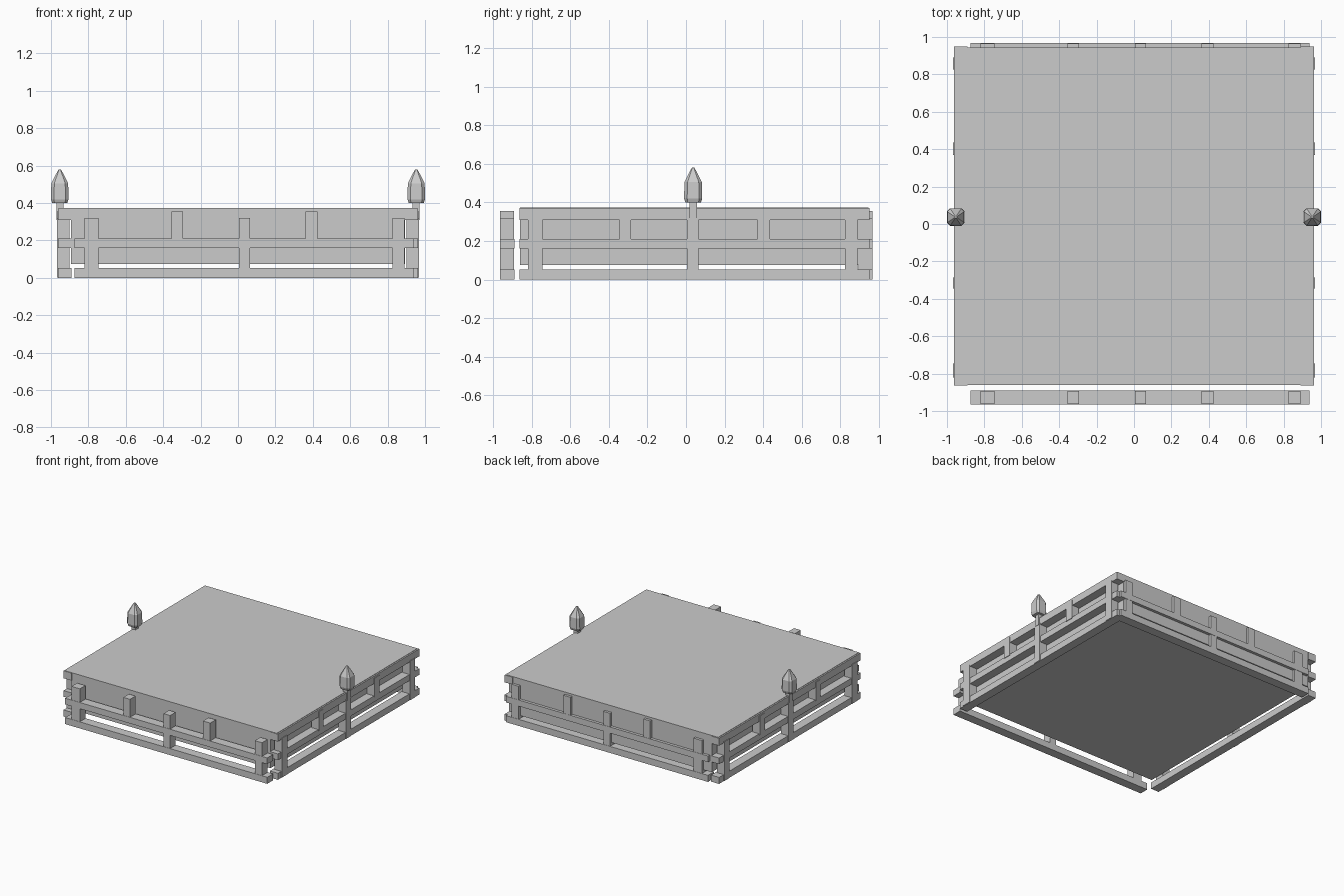
import bpy, bmesh

if "Cube" in bpy.data.objects:
    bpy.data.objects.remove(bpy.data.objects["Cube"])


def mesh_object(name, bm):
    bmesh.ops.recalc_face_normals(bm, faces=bm.faces)
    me = bpy.data.meshes.new(name)
    bm.to_mesh(me)
    bm.free()
    ob = bpy.data.objects.new(name, me)
    bpy.context.collection.objects.link(ob)
    return ob


def box(name, x0, x1, y0, y1, z0, z1):
    bm = bmesh.new()
    bmesh.ops.create_cube(bm, size=1)
    for v in bm.verts:
        v.co.x = x1 if v.co.x > 0 else x0
        v.co.y = y1 if v.co.y > 0 else y0
        v.co.z = z1 if v.co.z > 0 else z0
    return mesh_object(name, bm)


# Platform body and its deck plate
box("platform_body", -0.893, 0.893, -0.86, 0.945, 0.075, 0.365)
box("deck", -0.95, 0.95, -0.86, 0.945, 0.345, 0.373)

RAILS = [("bottom", 0.0, 0.053), ("middle", 0.16, 0.21)]
TALL = [(-0.82, -0.745), (0.005, 0.065), (0.825, 0.89)]
SHORT = [(-0.355, -0.295), (0.36, 0.425)]

# Front and back fences
for side, y0, y1 in (("front", -0.965, -0.89), ("back", 0.893, 0.968)):
    for n, z0, z1 in RAILS:
        box(f"{side}_{n}_rail", -0.875, 0.938, y0, y1, z0, z1)
    for a, b in TALL:
        box(f"{side}_tall_post", a, b, y0 + 0.002, y1 - 0.002, 0.002, 0.32)
    for a, b in SHORT:
        box(f"{side}_short_post", a, b, y0 + 0.002, y1 - 0.002, 0.2, 0.355)


def finial(name, cx, cy):
    # Chamfered square lantern-shaped cap: (half width, chamfer, height)
    rings = [(0.04, 0.012, 0.40), (0.047, 0.016, 0.42), (0.045, 0.016, 0.505),
             (0.012, 0.005, 0.57), (0.006, 0.003, 0.58)]
    bm = bmesh.new()
    loops = []
    for h, c, z in rings:
        k = h - c
        pts = [(h, -k), (h, k), (k, h), (-k, h), (-h, k), (-h, -k), (-k, -h), (k, -h)]
        loops.append([bm.verts.new((cx + x, cy + y, z)) for x, y in pts])
    for lo, hi in zip(loops, loops[1:]):
        for i in range(8):
            j = (i + 1) % 8
            bm.faces.new((lo[i], lo[j], hi[j], hi[i]))
    bm.faces.new(loops[0][::-1])
    bm.faces.new(loops[-1])
    mesh_object(name, bm)


# Side fences with a top rail, and a finial on each centre post
for side, s in (("left", -1), ("right", 1)):
    def side_box(name, d0, d1, y0, y1, z0, z1):
        a, b = sorted((s * d0, s * d1))
        box(f"{side}_{name}", a, b, y0, y1, z0, z1)

    for n, z0, z1 in RAILS + [("top", 0.31, 0.37)]:
        side_box(f"{n}_rail", 0.89, 0.962, -0.863, 0.95, z0, z1)
    for a, b in TALL:
        side_box("tall_post", 0.9, 0.967, a, b, 0.002, 0.32)
    for a, b in SHORT:
        side_box("short_post", 0.9, 0.967, a + 0.01, b + 0.01, 0.2, 0.355)
    side_box("finial_stem", 0.932, 0.97, 0.018, 0.056, 0.31, 0.405)
    finial(f"{side}_finial", s * 0.953, 0.037)
